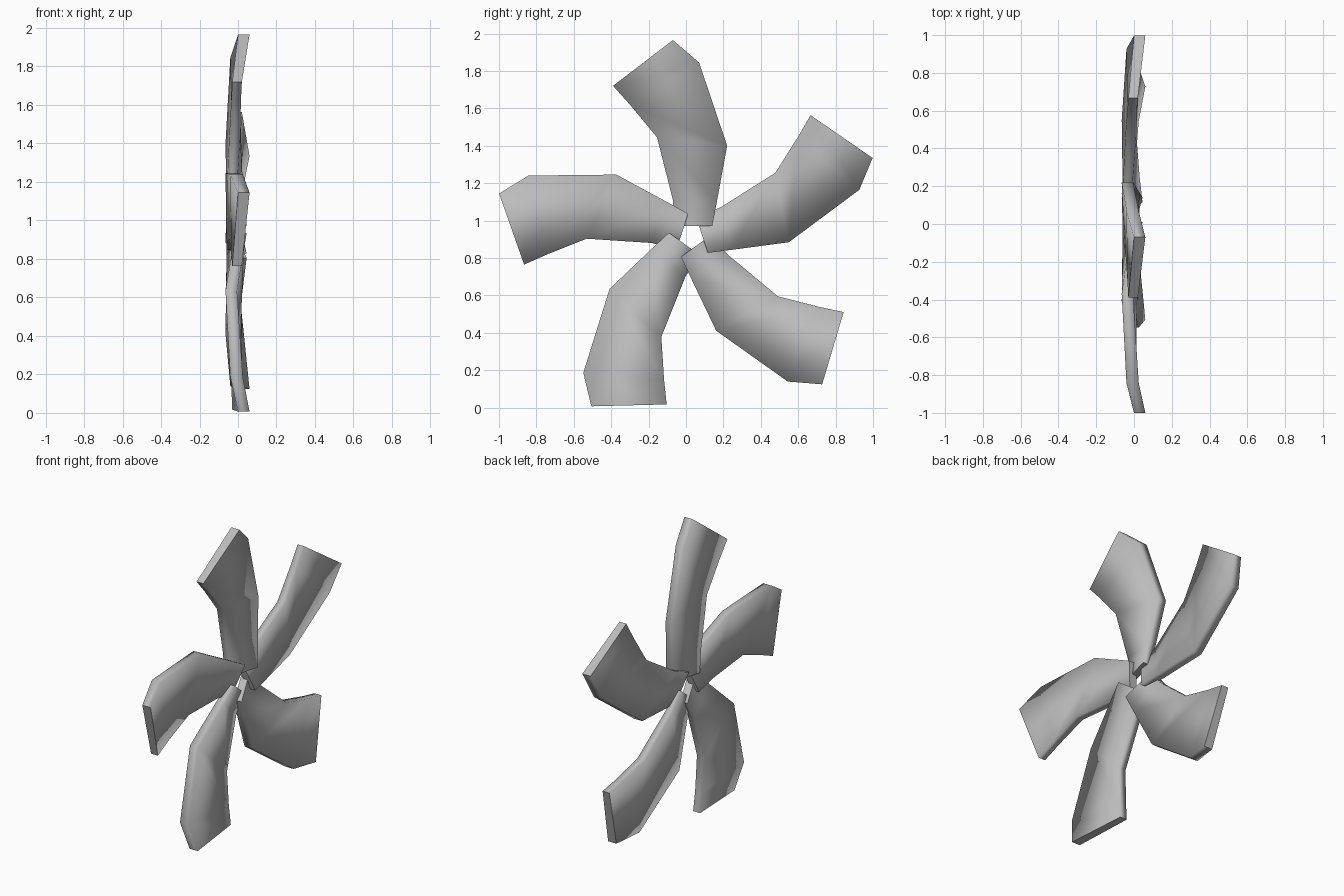
import bpy, bmesh, math
from mathutils import Matrix, Vector

cube = bpy.data.objects.get("Cube")
if cube:
    bpy.data.objects.remove(cube, do_unlink=True)

# One plain grey for the whole fan
grey = bpy.data.materials.new("plain_grey")
grey.use_nodes = True
colour = (0.5, 0.5, 0.5, 1)
grey.diffuse_color = colour
grey.node_tree.nodes["Principled BSDF"].inputs["Base Color"].default_value = colour

HUB = Vector((0, 0.03, 0.915))

# Blade stations from root to tip: leading (y, z, x back, x front), then trailing
STATIONS = [
    ((0.14, 0.97, -0.01, 0.045), (-0.06, 0.97, -0.06, -0.01)),
    ((0.165, 1.10, -0.03, 0.03), (-0.07, 1.11, -0.06, -0.01)),
    ((0.22, 1.40, -0.065, -0.005), (-0.155, 1.445, -0.045, 0.012)),
    ((0.07, 1.845, -0.04, 0.025), (-0.30, 1.62, -0.035, 0.015)),
    ((-0.07, 1.965, 0.0, 0.06), (-0.39, 1.72, -0.03, 0.02)),
]


def blade_mesh():
    """Loft four-cornered sections into a twisted blade with flat ends."""
    bm = bmesh.new()
    rings = []
    for (ly, lz, lb, lf), (ty, tz, tb, tf) in STATIONS:
        corners = [(lb, ly, lz), (lf, ly, lz), (tf, ty, tz), (tb, ty, tz)]
        rings.append([bm.verts.new(Vector(c) - HUB) for c in corners])
    for low, high in zip(rings, rings[1:]):
        for i in range(4):
            j = (i + 1) % 4
            bm.faces.new((low[i], low[j], high[j], high[i])).smooth = True
    for ring in (rings[0], rings[-1]):
        cap = bm.faces.new(ring)
        for edge in cap.edges:
            edge.smooth = False
    bmesh.ops.recalc_face_normals(bm, faces=bm.faces)
    mesh = bpy.data.meshes.new("blade")
    bm.to_mesh(mesh)
    bm.free()
    mesh.materials.append(grey)
    return mesh


# Five matching blades around the hub axis
mesh = blade_mesh()
for n in range(5):
    blade = bpy.data.objects.new(f"fan_blade_{n + 1}", mesh)
    bpy.context.collection.objects.link(blade)
    blade.matrix_world = Matrix.Translation(HUB) @ Matrix.Rotation(-n * math.tau / 5, 4, "X")
